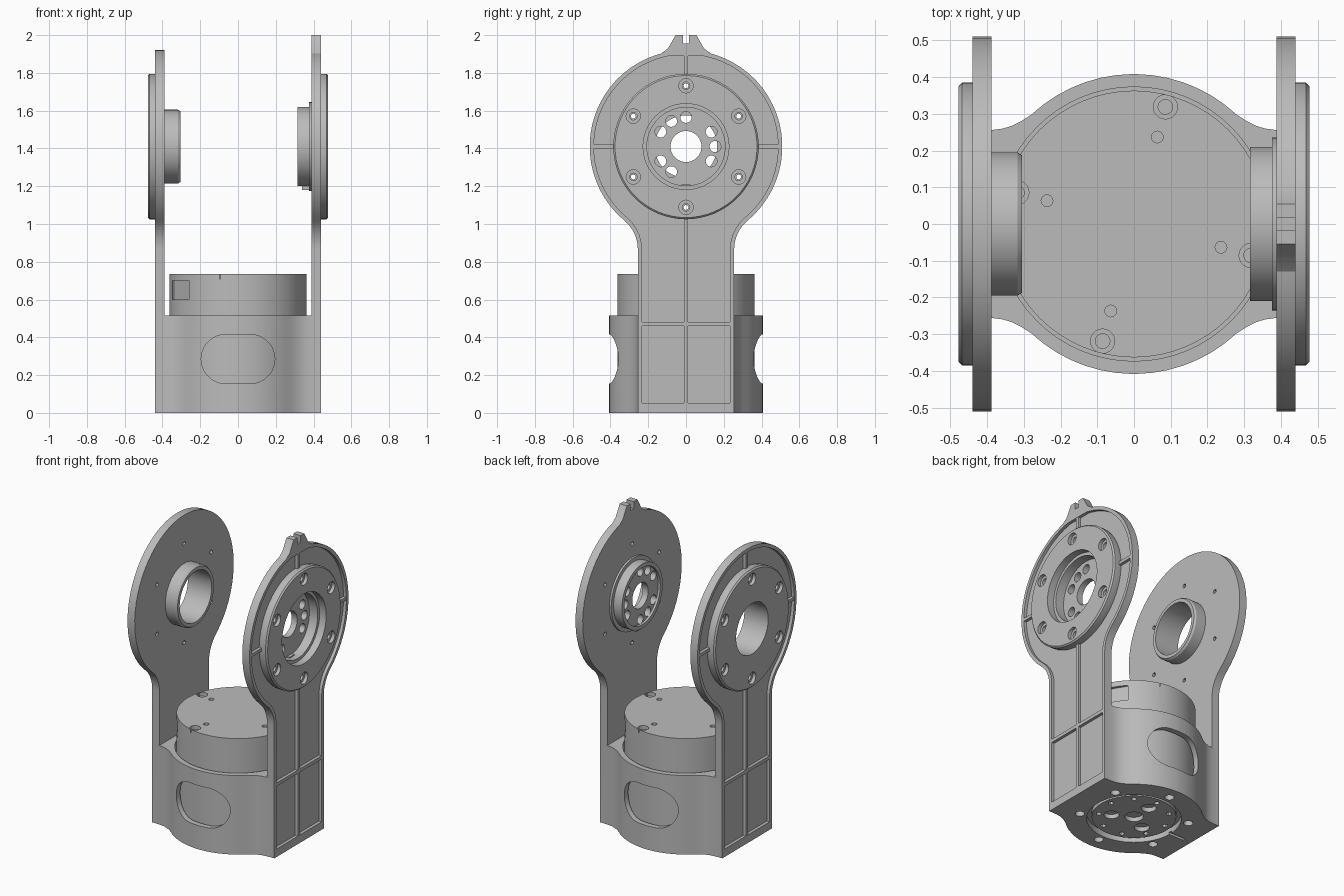
import bpy, bmesh, math
from math import sin, cos, radians, pi

if "Cube" in bpy.data.objects:
    bpy.data.objects.remove(bpy.data.objects["Cube"])

CZ = 1.41  # height of the pivot axis
gray = bpy.data.materials.new("machined_gray")
gray.diffuse_color = (0.5, 0.5, 0.5, 1)
gray.use_nodes = True
gray.node_tree.nodes["Principled BSDF"].inputs["Base Color"].default_value = gray.diffuse_color


def place(axis, a, u, v):
    return {'x': (a, u, v), 'y': (u, a, v), 'z': (u, v, a)}[axis]


def finish(name, bm):
    bmesh.ops.recalc_face_normals(bm, faces=bm.faces)
    me = bpy.data.meshes.new(name)
    bm.to_mesh(me)
    bm.free()
    me.materials.append(gray)
    ob = bpy.data.objects.new(name, me)
    bpy.context.collection.objects.link(ob)
    return ob


def prism(name, pts, lo, hi, axis):
    bm = bmesh.new()
    a = [bm.verts.new(place(axis, lo, u, v)) for u, v in pts]
    b = [bm.verts.new(place(axis, hi, u, v)) for u, v in pts]
    bm.faces.new(a)
    bm.faces.new(b)
    n = len(pts)
    for i in range(n):
        j = (i + 1) % n
        bm.faces.new((a[i], a[j], b[j], b[i]))
    return finish(name, bm)


def tube(name, loops):
    """Skin a closed ring of closed loops."""
    bm = bmesh.new()
    vs = [[bm.verts.new(p) for p in lp] for lp in loops]
    m, n = len(vs), len(vs[0])
    for k in range(m):
        l = (k + 1) % m
        for i in range(n):
            j = (i + 1) % n
            bm.faces.new((vs[k][i], vs[k][j], vs[l][j], vs[l][i]))
    return finish(name, bm)


def circle(r, u=0, v=0, n=48):
    return [(u + r * cos(2 * pi * i / n), v + r * sin(2 * pi * i / n)) for i in range(n)]


def lathe(name, prof, axis, v=0, n=64):
    return tube(name, [[place(axis, a, p, q) for p, q in circle(r, 0, v, n)] for a, r in prof])


def rect(u0, u1, v0, v1):
    return [(u0, v0), (u1, v0), (u1, v1), (u0, v1)]


def cut(ob, pts, lo, hi, axis):
    c = prism("cutter", pts, lo, hi, axis)
    c.hide_render = True
    m = ob.modifiers.new("cut", 'BOOLEAN')
    m.operation, m.solver, m.object = 'DIFFERENCE', 'EXACT', c
    bpy.context.view_layer.objects.active = ob
    bpy.ops.object.modifier_apply(modifier=m.name)
    bpy.data.objects.remove(c, do_unlink=True)


def polar(r, deg, v=0):
    return r * cos(radians(deg)), v + r * sin(radians(deg))


def arm_outline(d, zb):
    """Paddle shape: straight shank, concave fillet, round head; inset by d."""
    fy, fz = 0.455, 0.865
    t = math.atan2(CZ - fz, -fy)
    half = [(0.255 - d, zb)]
    for i in range(9):
        a = pi + (t - pi) * i / 8
        half.append((fy + (0.2 + d) * cos(a), fz + (0.2 + d) * sin(a)))
    t0 = t - pi
    for i in range(1, 25):
        a = t0 + (pi / 2 - t0) * i / 24
        half.append(((0.51 - d) * cos(a), CZ + (0.51 - d) * sin(a)))
    return half + [(-y, z) for y, z in reversed(half[:-1])]


SIX = [30 + 60 * k for k in range(6)]

# Two arms, each with plate, rim, ribs and bolted flange
for side, s in (("left", -1), ("right", 1)):
    plate = prism(side + "_arm_plate", arm_outline(0, 0), s * 0.388, s * 0.42, 'x')
    cut(plate, circle(0.18 if s < 0 else 0.22, 0, CZ), s * 0.3, s * 0.5, 'x')
    outer, inner = arm_outline(0, 0), arm_outline(0.022, 0.052)
    tube(side + "_arm_rim", [[(s * x, y, z) for y, z in o] for x, o in
                             ((0.415, outer), (0.44, outer), (0.44, inner), (0.415, inner))])
    ribs = [(-0.011, 0.011, 0.04, 1.05), (-0.011, 0.011, 1.77, 1.905),
            (-0.24, 0.24, 0.46, 0.482), (-0.495, -0.37, 1.4, 1.42), (0.37, 0.495, 1.4, 1.42)]
    for k, b in enumerate(ribs):
        prism(f"{side}_arm_rib_{k + 1}", rect(*b), s * 0.415, s * 0.439, 'x')
    bore = 0.165 if s < 0 else 0.227
    flange = lathe(side + "_flange", [(s * x, r) for x, r in (
        (0.412, 0.38), (0.435, 0.385), (0.468, 0.385), (0.477, 0.376), (0.477, bore), (0.412, bore))],
        'x', CZ)
    for a in SIX:
        p = polar(0.322, a, CZ)
        cut(flange, circle(0.038, *p, 20), s * 0.455, s * 0.6, 'x')
        cut(flange, circle(0.02, *p, 16), s * 0.3, s * 0.6, 'x')
        cut(plate, circle(0.013, *p, 12), s * 0.3, s * 0.6, 'x')

# Open bearing collar on the left arm
lathe("left_collar", [(-0.305, 0.187), (-0.317, 0.195), (-0.44, 0.195), (-0.44, 0.165), (-0.305, 0.165)],
      'x', CZ)

# Drilled hub on the right arm
hub = lathe("right_hub", [(0.315, 0.21), (0.375, 0.21), (0.375, 0.235), (0.43, 0.235), (0.43, 0.207),
                          (0.37, 0.207), (0.37, 0.082), (0.33, 0.082), (0.33, 0.185), (0.315, 0.185)],
            'x', CZ)
for a in (0, 30, -30, 90, 120, 150, -90, -120, -150):
    cut(hub, circle(0.03, *polar(0.155, a, CZ), 20), 0.3, 0.5, 'x')
prism("hub_key", rect(-0.025, 0.025, 1.18, 1.21), 0.34, 0.39, 'x')

# Notched pointer on top of the right arm
tab = [(-0.14, 1.89), (-0.125, 1.908), (-0.095, 1.93), (-0.055, 2.0), (-0.016, 2.0), (-0.016, 1.955)]
prism("pointer_tab", tab + [(-y, z) for y, z in reversed(tab)], 0.388, 0.44, 'x')

# Base housing: round barrel blended into the flat arm sides
q = [(0.42, 0.255), (0.385, 0.256), (0.355, 0.26), (0.33, 0.268), (0.305, 0.281)]
q += [polar(0.408, a) for a in range(47, 90, 6)]
half = q + [(-x, y) for x, y in reversed(q)]
housing = prism("base_housing", half + [(x, -y) for x, y in reversed(half)], 0, 0.515, 'z')
cut(housing, circle(0.373, n=64), 0.06, 0.7, 'z')
slot = [(0.065 + 0.13 * cos(radians(a)), 0.285 + 0.13 * sin(radians(a))) for a in range(-90, 91, 10)]
slot += [(-x, 0.57 - z) for x, z in slot]
cut(housing, slot, -0.6, 0.6, 'y')
cut(housing, circle(0.28, n=64), -0.1, 0.04, 'z')
for a in SIX:
    cut(housing, circle(0.028, *polar(0.325, a), 20), -0.1, 0.045, 'z')
cut(housing, rect(-0.6, -0.27, -0.01, 0.01), -0.1, 0.015, 'z')

# Drilled hub under the base
base_hub = lathe("base_hub", [(0.012, 0.25), (0.05, 0.25), (0.05, 0.055), (0.012, 0.055)], 'z')
for k in range(3):
    cut(base_hub, circle(0.045, *polar(0.135, 90 + 120 * k), 20), -0.1, 0.04, 'z')
for k in range(9):
    cut(base_hub, circle(0.016, *polar(0.21, 10 + 40 * k), 12), -0.1, 0.04, 'z')

# Motor drum inside the housing
motor = prism("motor_drum", circle(0.363, n=64), 0.055, 0.735, 'z')
for k in range(4):
    a = 75 + 90 * k
    p = polar(0.33, a)
    cut(motor, circle(0.033, *p, 20), 0.71, 0.9, 'z')
    cut(motor, circle(0.02, *p, 16), 0.66, 0.9, 'z')
    cut(motor, circle(0.016, *polar(0.245, a), 16), 0.7, 0.9, 'z')
for a in (31, 211):  # flat cable windows
    c, d = cos(radians(a)), sin(radians(a))
    box = [(r * c - t * d, r * d + t * c) for r, t in
           ((0.345, -0.083), (0.45, -0.083), (0.45, 0.083), (0.345, 0.083))]
    cut(motor, box, 0.6, 0.7, 'z')

# Smooth curved walls, keep edges crisp
for ob in bpy.context.scene.objects:
    ob.select_set(True)
    bpy.context.view_layer.objects.active = ob
bpy.ops.object.shade_smooth_by_angle(angle=radians(30))
